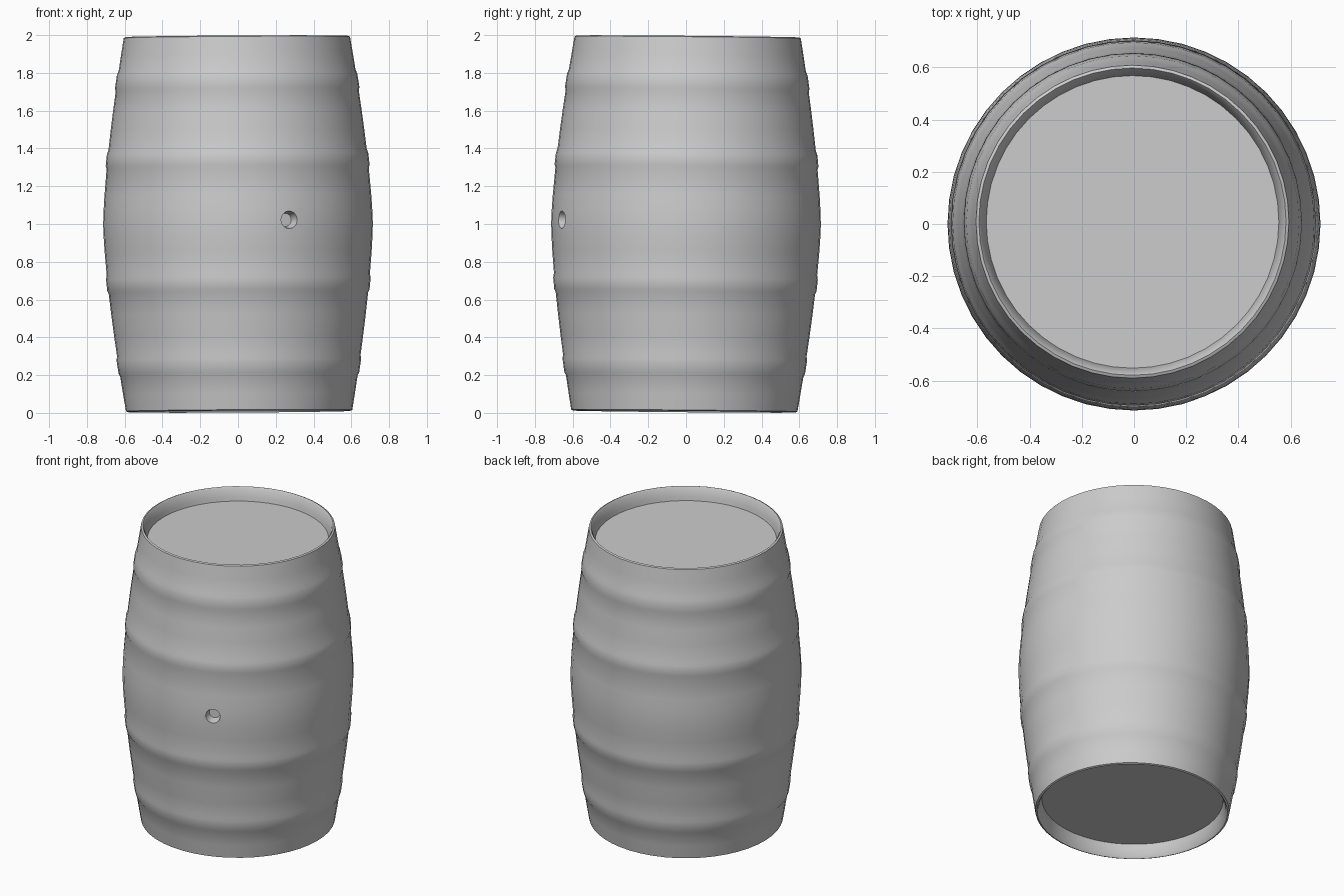
import bpy, bmesh, math
from mathutils import Matrix, Vector

if "Cube" in bpy.data.objects:
    bpy.data.objects.remove(bpy.data.objects["Cube"])

SEGMENTS = 48
HALF = 0.993


def stave_radius(z):
    # bulging stave curve: narrow ends, wide belly
    t = abs(z - 1.0)
    return 0.714 - 0.117 * t ** 1.45


def hoop(z0, z1, lift=0.006):
    # raised band with soft shoulders
    return [(stave_radius(z0 - 0.015), z0 - 0.015),
            (stave_radius(z0) + lift, z0),
            (stave_radius(z1) + lift, z1),
            (stave_radius(z1 + 0.025), z1 + 0.025)]


def plain(*heights):
    return [(stave_radius(z), z) for z in heights]


def lathe(name, profile):
    bm = bmesh.new()
    verts = [bm.verts.new((r, 0, z)) for r, z in profile]
    edges = [bm.edges.new(pair) for pair in zip(verts, verts[1:])]
    bmesh.ops.spin(bm, geom=verts + edges, cent=(0, 0, 0), axis=(0, 0, 1),
                   angle=2 * math.pi, steps=SEGMENTS)
    bmesh.ops.remove_doubles(bm, verts=bm.verts, dist=1e-4)
    bmesh.ops.recalc_face_normals(bm, faces=bm.faces)
    mesh = bpy.data.meshes.new(name)
    bm.to_mesh(mesh)
    bm.free()
    obj = bpy.data.objects.new(name, mesh)
    bpy.context.collection.objects.link(obj)
    return obj


# Recessed head, chime rim, staves with four hoops, then the same at the top
bottom = [(0, 0.095), (0.56, 0.095), (0.565, 0.07), (0.578, 0.02), (0.588, 1 - HALF)]
top = [(r, 2 - z) for r, z in reversed(bottom)]
side = (plain(0.012, 0.1) + hoop(0.21, 0.28) + plain(0.4, 0.52)
        + hoop(0.65, 0.71) + plain(0.85, 0.93, 1.0, 1.07, 1.15)
        + hoop(1.31, 1.37) + plain(1.5, 1.6)
        + hoop(1.72, 1.79) + plain(1.9, 1.988))
barrel = lathe("barrel_body", bottom + side + top)

# Bung hole cut into the front of the belly
direction = Vector((0.27, -0.655, 0)).normalized()
bpy.ops.mesh.primitive_cone_add(vertices=20, radius1=0.035, radius2=0.057, depth=0.11)
cutter = bpy.context.object
cutter.name = "bung_hole_cutter"
cutter.location = direction * 0.71 + Vector((0, 0, 1.015))
cutter.rotation_euler = direction.to_track_quat('Z', 'Y').to_euler()
cutter.hide_render = True

mod = barrel.modifiers.new("bung_hole", 'BOOLEAN')
mod.operation = 'DIFFERENCE'
mod.solver = 'EXACT'
mod.object = cutter
bpy.context.view_layer.objects.active = barrel
bpy.ops.object.modifier_apply(modifier=mod.name)
bpy.data.objects.remove(cutter, do_unlink=True)

# Slight lean of the standing barrel
pivot = Matrix.Translation((0, 0, 1))
lean = Matrix.Rotation(-0.009, 4, 'X') @ Matrix.Rotation(-0.006, 4, 'Y')
barrel.data.transform(pivot @ lean @ pivot.inverted())

bpy.ops.object.select_all(action='DESELECT')
barrel.select_set(True)
bpy.context.view_layer.objects.active = barrel
bpy.ops.object.shade_smooth_by_angle(angle=math.radians(40))
